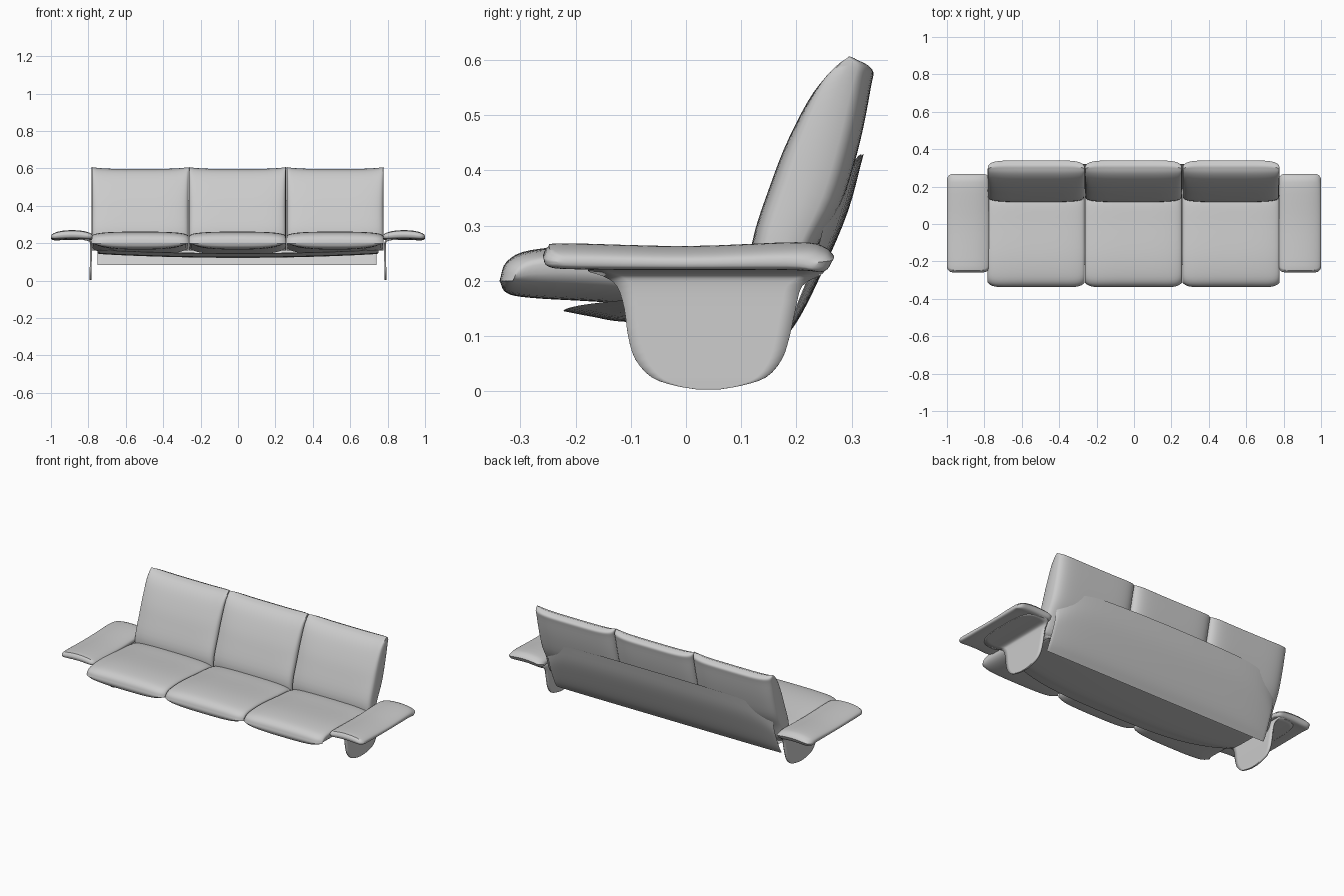
import bpy, bmesh, math
from mathutils import Vector

cube = bpy.data.objects.get("Cube")
if cube:
    bpy.data.objects.remove(cube, do_unlink=True)

grey = bpy.data.materials.new("soft_grey")
grey.use_nodes = True
COLOUR = (0.6, 0.6, 0.6, 1)
grey.diffuse_color = COLOUR
grey.node_tree.nodes["Principled BSDF"].inputs["Base Color"].default_value = COLOUR


def smooth_path(points, steps):
    """Sample a Catmull-Rom curve through points of any dimension."""
    pts = [Vector(p) for p in points]
    pts = [pts[0] * 2 - pts[1]] + pts + [pts[-1] * 2 - pts[-2]]
    out = []
    for a, b, c, d in zip(pts, pts[1:], pts[2:], pts[3:]):
        for i in range(steps):
            t = i / steps
            out.append((b * 2 + (c - a) * t + (a * 2 - b * 5 + c * 4 - d) * t ** 2
                        + (b * 3 - a - c * 3 + d) * t ** 3) / 2)
    return out + [pts[-2]]


def finish(name, bm):
    bmesh.ops.remove_doubles(bm, verts=bm.verts, dist=0.0004)
    bmesh.ops.recalc_face_normals(bm, faces=bm.faces)
    mesh = bpy.data.meshes.new(name)
    bm.to_mesh(mesh)
    bm.free()
    mesh.materials.append(grey)
    obj = bpy.data.objects.new(name, mesh)
    bpy.context.collection.objects.link(obj)
    mesh.shade_smooth()
    return obj


def add_grid(bm, rows):
    verts = [[bm.verts.new(p) for p in row] for row in rows]
    for r, s in zip(verts, verts[1:]):
        for i in range(len(r) - 1):
            bm.faces.new((r[i], r[i + 1], s[i + 1], s[i]))


def pad(name, profile, x, half, seam, power, warp):
    """Padded form: two skins, given as pairs of (y, z), meet at a seam on both sides."""
    bm = bmesh.new()
    line = smooth_path(profile, 4)
    across = [math.sin(math.pi * (i / 28 - 0.5)) for i in range(29)]
    for skin in (0, 2):
        rows = []
        for u in across:
            full = max(0, 1 - abs(u) ** power) ** (1 / power)
            row = []
            for i, p in enumerate(line):
                outer = Vector((p[skin], p[skin + 1]))
                mid = Vector((p[2], p[3])).lerp(Vector((p[0], p[1])), seam)
                y, z = mid.lerp(outer, full)
                y, z = warp(u, i / (len(line) - 1), y, z)
                row.append((x + u * half, y, z))
            rows.append(row)
        add_grid(bm, rows)
    return finish(name, bm)


# Profiles: upper (or front) y, z followed by lower (or rear) y, z
SEAT = [(-.338, .2, -.338, .2), (-.325, .235, -.325, .178), (-.28, .256, -.28, .169),
        (-.17, .262, -.16, .162), (0, .25, 0, .15), (.12, .24, .12, .14),
        (.18, .21, .17, .145), (.19, .18, .19, .18)]
BACK = [(.16, .16, .16, .16), (.125, .2, .2, .18), (.12, .27, .237, .26),
        (.155, .38, .282, .34), (.187, .46, .315, .45), (.23, .54, .335, .55),
        (.27, .582, .338, .582), (.31, .597, .31, .597)]
ARM = [(-.259, .247, -.259, .247), (-.25, .262, -.25, .23), (-.22, .268, -.2, .224),
       (0, .263, 0, .224), (.2, .27, .2, .222), (.25, .262, .25, .22), (.268, .246, .268, .246)]
SEAT_SHELL = [(-.222, .145, -.222, .145), (-.17, .147, -.17, .135), (-.1, .137, -.1, .125),
              (.1, .132, .1, .122), (.19, .13, .19, .125)]
BACK_SHELL = [(.165, .085, .17, .083), (.198, .14, .208, .137), (.242, .23, .252, .227),
              (.285, .33, .294, .327), (.318, .43, .322, .43)]


def seat_warp(u, t, y, z):
    return -.07 + (y + .07) * (1 - .09 * abs(u) ** 12), z


def back_warp(u, t, y, z):
    return y - .015 * abs(u) ** 10 * t, z + .01 * u ** 4 * t


def arm_warp(u, t, y, z):
    return y * (1 - .1 * abs(u) ** 12), z - .012 * u * u


def seat_shell_warp(u, t, y, z):
    return y + (1 - t) * .11 * u ** 4, z + .02 * u * u


def back_shell_warp(u, t, y, z):
    drop = 1 - .03 * u * u - .35 * abs(u) ** 10
    return .165 + (y - .165) * drop - .012 * u * u * t, .085 + (z - .085) * drop


# Three seat cushions and three back cushions
for label, x in (("right", -.523), ("middle", -.003), ("left", .519)):
    pad(label + "_seat_cushion", SEAT, x, .259, .7, 3, seat_warp)
    pad(label + "_back_cushion", BACK, x, .259, .45, 5, back_warp)

# Thin shells under the seat and behind the back
pad("seat_shell", SEAT_SHELL, 0, .75, .5, 8, seat_shell_warp)
pad("back_shell", BACK_SHELL, -.005, .745, .5, 8, back_shell_warp)

# Leg sheet bent outwards under each armrest: x, z, front y, rear y
LEG = [(.789, .003, .02, .06), (.789, .01, -.02, .1), (.789, .025, -.062, .145),
       (.788, .058, -.092, .174), (.787, .1, -.105, .188), (.786, .15, -.112, .199),
       (.786, .19, -.125, .21), (.792, .212, -.15, .24), (.82, .221, -.175, .25),
       (.88, .225, -.17, .245), (.92, .225, -.12, .2), (.935, .225, -.03, .11)]
for label, side in (("right", -1), ("left", 1)):
    pad(label + "_armrest", ARM, side * .887, .113, .5, 3, arm_warp)
    bm = bmesh.new()
    add_grid(bm, [[(side * x, a + (b - a) * i / 12, z) for i in range(13)]
                  for x, z, a, b in smooth_path(LEG, 3)])
    leg = finish(label + "_leg", bm)
    sheet = leg.modifiers.new("sheet_thickness", "SOLIDIFY")
    sheet.thickness = .01
    sheet.offset = 0

# Keep crisp rims on the thin sheets
for obj in bpy.context.collection.objects:
    obj.select_set(obj.type == "MESH")
    if obj.type == "MESH":
        bpy.context.view_layer.objects.active = obj
bpy.ops.object.shade_smooth_by_angle(angle=math.radians(50))
